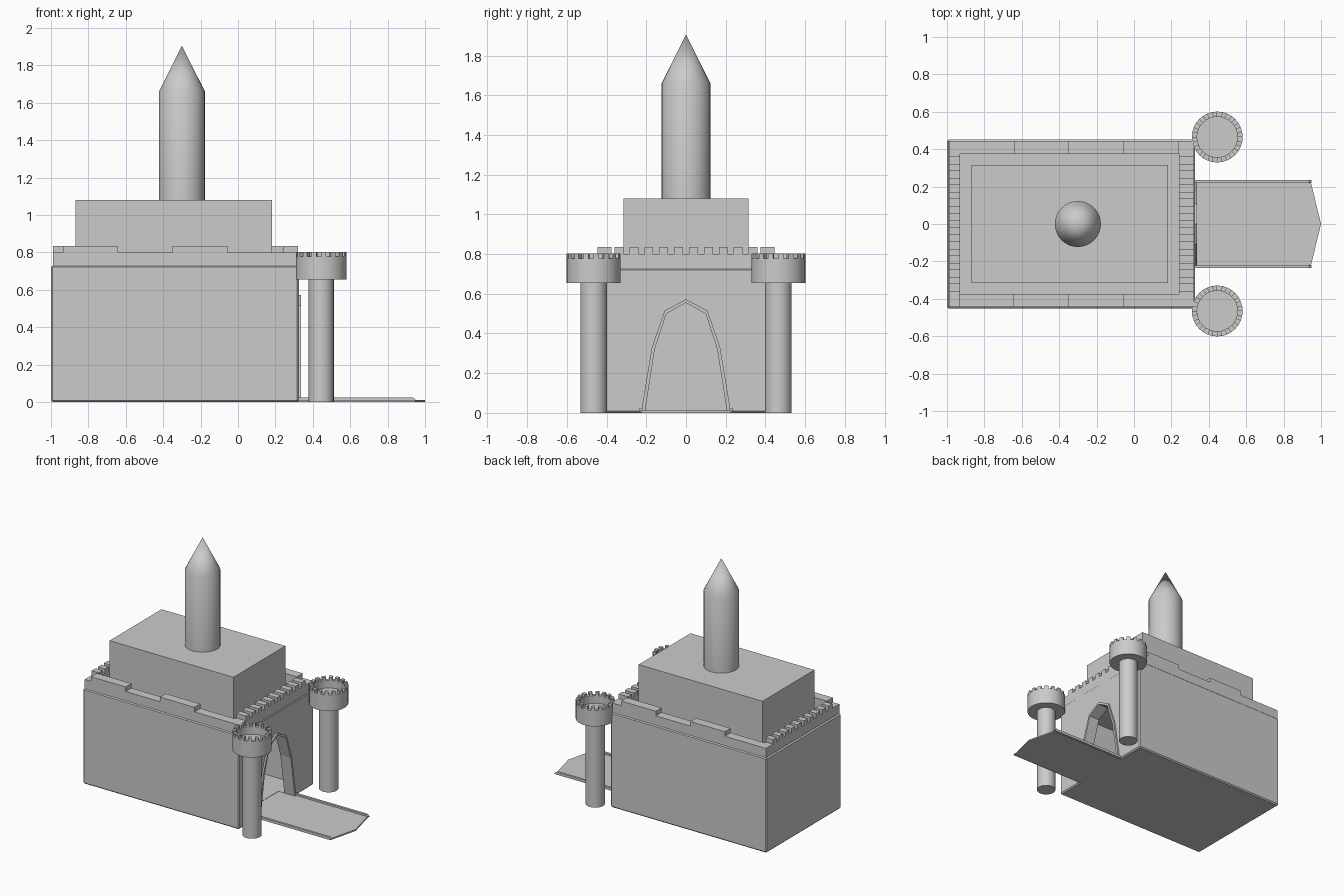
import bpy, bmesh
from math import cos, sin, tau, radians

if "Cube" in bpy.data.objects:
    bpy.data.objects.remove(bpy.data.objects["Cube"])


def finish(name, bm, smooth=False):
    bmesh.ops.remove_doubles(bm, verts=bm.verts, dist=1e-5)
    bmesh.ops.recalc_face_normals(bm, faces=bm.faces)
    me = bpy.data.meshes.new(name)
    bm.to_mesh(me)
    bm.free()
    ob = bpy.data.objects.new(name, me)
    bpy.context.collection.objects.link(ob)
    if smooth:
        bpy.context.view_layer.objects.active = ob
        ob.select_set(True)
        bpy.ops.object.shade_smooth_by_angle(angle=radians(30))
        ob.select_set(False)
    return ob


def add_prism(bm, pts, offset):
    """Closed polygon of 3D points swept along an offset."""
    a = [bm.verts.new(p) for p in pts]
    b = [bm.verts.new([c + d for c, d in zip(p, offset)]) for p in pts]
    bm.faces.new(a)
    bm.faces.new(b[::-1])
    n = len(pts)
    for i in range(n):
        j = (i + 1) % n
        bm.faces.new((a[i], a[j], b[j], b[i]))


def add_box(bm, x0, x1, y0, y1, z0, z1):
    add_prism(bm, [(x0, y0, z0), (x1, y0, z0), (x1, y1, z0), (x0, y1, z0)], (0, 0, z1 - z0))


def boxes(name, items):
    parts = bmesh.new()
    for it in items:
        # each box is made separately so touching blocks stay closed
        add_box(parts, *it)
    me_bm = parts
    bmesh.ops.recalc_face_normals(me_bm, faces=me_bm.faces)
    me = bpy.data.meshes.new(name)
    me_bm.to_mesh(me)
    me_bm.free()
    ob = bpy.data.objects.new(name, me)
    bpy.context.collection.objects.link(ob)
    return ob


def lathe(name, profile, centre, seg=32):
    bm = bmesh.new()
    vs = [bm.verts.new((centre[0] + r, centre[1], z)) for r, z in profile]
    es = [bm.edges.new(p) for p in zip(vs, vs[1:])]
    bmesh.ops.spin(bm, geom=vs + es, cent=(*centre, 0), axis=(0, 0, 1),
                   angle=tau, steps=seg)
    return finish(name, bm, True)


# hall: bevelled hollow box with an arched gateway
hall = boxes("hall_walls", [(-1, 0.325, -0.452, 0.452, 0.0, 0.73)])
bev = hall.modifiers.new("edge", 'BEVEL')
bev.width, bev.segments = 0.009, 1

ARCH = [(0.225, 0.01), (0.172, 0.33), (0.108, 0.515), (0, 0.572)]
arch = ARCH + [(-y, z) for y, z in ARCH[-2::-1]]


def shrink(y, z, t):
    return y * (1 - t / 0.2), 0.01 + (z - 0.01) * (1 - t / 0.56)


inner = [shrink(y, z, 0.017) for y, z in arch]
bm = bmesh.new()
add_prism(bm, [(0.2, y, z) for y, z in inner], (0.2, 0, 0))
gate_cutter = finish("gate_cutter", bm)
room_cutter = boxes("room_cutter", [(-0.93, 0.25, -0.38, 0.38, 0.012, 0.67)])
for cutter in (room_cutter, gate_cutter):
    mod = hall.modifiers.new(cutter.name, 'BOOLEAN')
    mod.operation, mod.object, mod.solver = 'DIFFERENCE', cutter, 'EXACT'
    cutter.hide_render = True
    cutter.hide_set(True)

# raised trim around the gateway
bm = bmesh.new()
for i in range(len(arch) - 1):
    quad = [arch[i], arch[i + 1], inner[i + 1], inner[i]]
    add_prism(bm, [(0.31, y, z) for y, z in quad], (0.028, 0, 0))
doubled = [f for f in bm.faces if len(f.verts) == 4]
bmesh.ops.recalc_face_normals(bm, faces=doubled)
finish("gate_trim", bm)

# parapet ring around the roof
boxes("parapet", [
    (-0.99, 0.32, -0.445, -0.375, 0.725, 0.80),
    (-0.99, 0.32, 0.375, 0.445, 0.725, 0.80),
    (-0.99, -0.93, -0.375, 0.375, 0.725, 0.80),
    (0.24, 0.32, -0.375, 0.375, 0.725, 0.80)])

# long merlons on the front and back, alternating
boxes("long_merlons", [(x, x + 0.293, y, y + 0.07, 0.80, 0.835) for x, y in
                       ((-0.935, -0.445), (-0.35, -0.445), (-0.642, 0.375), (-0.055, 0.375))])

# small merlons on the two ends
boxes("end_merlons", [(x0, x1, -0.36 + 0.075 * i, -0.315 + 0.075 * i, 0.80, 0.835)
                      for x0, x1 in ((-0.99, -0.93), (0.24, 0.32)) for i in range(10)])

# upper block, with a round pointed spire
boxes("keep", [(-0.87, 0.182, -0.315, 0.315, 0.725, 1.08)])
lathe("spire", [(0, 1.07), (0.123, 1.07), (0.123, 1.66), (0, 1.905)], (-0.30, 0))

# two gate towers
for side, y in (("front", -0.465), ("back", 0.465)):
    c = (0.445, y)
    lathe(side + "_tower_shaft", [(0, 0), (0.067, 0), (0.067, 0.67), (0, 0.67)], c)
    lathe(side + "_tower_head", [(0, 0.655), (0.136, 0.655), (0.136, 0.778),
                                 (0.108, 0.778), (0.108, 0.72), (0, 0.72)], c)
    bm = bmesh.new()
    for k in range(16):
        a, b = tau * 2 * k / 32, tau * (2 * k + 1) / 32
        add_prism(bm, [(c[0] + r * cos(t), c[1] + r * sin(t), 0.778) for r, t in
                       ((0.108, a), (0.136, a), (0.136, b), (0.108, b))], (0, 0, 0.024))
    finish(side + "_tower_merlons", bm)

# drawbridge with pointed end and low side rails
bm = bmesh.new()
add_prism(bm, [(0.30, -0.225, 0), (0.945, -0.225, 0), (1, 0, 0), (0.945, 0.225, 0),
               (0.30, 0.225, 0)], (0, 0, 0.011))
finish("drawbridge", bm)
bm = bmesh.new()
for s in (-1, 1):
    add_prism(bm, [(0.32, s * 0.218, 0.004), (0.95, s * 0.218, 0.004), (0.95, s * 0.218, 0.012),
                   (0.935, s * 0.218, 0.024), (0.32, s * 0.218, 0.024)], (0, s * 0.017, 0))
finish("bridge_rails", bm)
